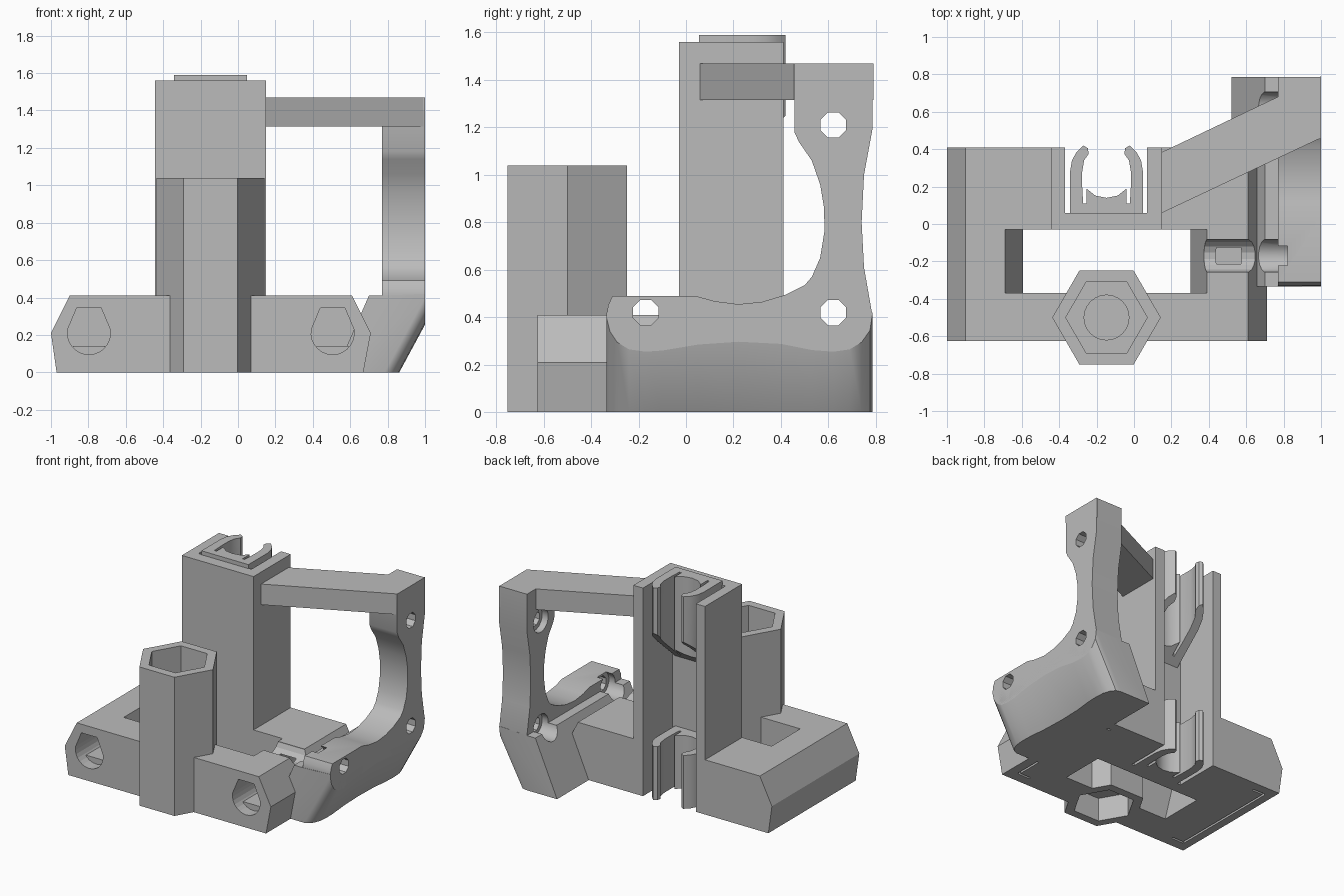
import bpy
import bmesh
from math import cos, sin, pi, radians

if "Cube" in bpy.data.objects:
    bpy.data.objects.remove(bpy.data.objects["Cube"], do_unlink=True)

GREY = (0.5, 0.5, 0.5, 1)
grey = bpy.data.materials.new("plain grey")
grey.use_nodes = True
grey.diffuse_color = GREY
grey.node_tree.nodes["Principled BSDF"].inputs["Base Color"].default_value = GREY

AXES = {"x": lambda a, b, h: (h, a, b),
        "y": lambda a, b, h: (a, h, b),
        "z": lambda a, b, h: (a, b, h)}


def loft(name, loops):
    """Solid skinned through loops that all have the same point count."""
    bm = bmesh.new()
    rings = [[bm.verts.new(p) for p in loop] for loop in loops]
    n = len(rings[0])
    for r, s in zip(rings, rings[1:]):
        for i in range(n):
            j = (i + 1) % n
            bm.faces.new((r[i], r[j], s[j], s[i]))
    bm.faces.new(rings[0])
    bm.faces.new(rings[-1][::-1])
    bmesh.ops.recalc_face_normals(bm, faces=bm.faces)
    mesh = bpy.data.meshes.new(name)
    bm.to_mesh(mesh)
    bm.free()
    mesh.materials.append(grey)
    ob = bpy.data.objects.new(name, mesh)
    bpy.context.collection.objects.link(ob)
    return ob


def prism(name, pts, axis, lo, hi):
    return loft(name, [[AXES[axis](a, b, h) for a, b in pts] for h in (lo, hi)])


def box(name, x0, x1, y0, y1, z0, z1):
    return prism(name, [(x0, y0), (x1, y0), (x1, y1), (x0, y1)], "z", z0, z1)


def ring(cx, cy, r, n, start=0.0):
    return [(cx + r * cos(start + 2 * pi * i / n), cy + r * sin(start + 2 * pi * i / n))
            for i in range(n)]


def cut(targets, cutter):
    """Subtract the cutter from every target, then discard it."""
    cutter.hide_render = True
    for ob in targets:
        mod = ob.modifiers.new("cut", "BOOLEAN")
        mod.operation = "DIFFERENCE"
        mod.solver = "EXACT"
        mod.object = cutter
        bpy.context.view_layer.objects.active = ob
        bpy.ops.object.modifier_apply(modifier=mod.name)
    bpy.data.objects.remove(cutter, do_unlink=True)


def smooth(ob, angle=30):
    bpy.ops.object.select_all(action="DESELECT")
    ob.select_set(True)
    bpy.context.view_layer.objects.active = ob
    bpy.ops.object.shade_smooth_by_angle(angle=radians(angle))


MID = -0.147   # centre line of tower, clips and hex tube

# Base block with bevelled ends and a tapered opening
base = prism("base_block", [(-0.97, 0), (0.67, 0), (0.71, 0.21), (0.61, 0.41),
                            (-0.9, 0.41), (-1, 0.21)], "y", -0.625, 0.41)
cut([base], prism("opening", [(-0.57, -0.1), (0.28, -0.1), (0.41, 0.5), (-0.71, 0.5)],
                  "y", -0.37, -0.03))
cut([base], box("channel", -0.37, 0.07, 0.06, 0.6, -0.1, 0.6))

# Rod holes with flat roofs, each with a raised floor inside
for cx, side in ((-0.797, "right"), (0.506, "left")):
    arc = [(cx + 0.115 * cos(a), 0.21 + 0.115 * sin(a))
           for a in [radians(10 - 200 * i / 14) for i in range(15)]]
    hole = arc + [(cx - 0.065, 0.345), (cx + 0.065, 0.345)]
    cut([base], prism("rod_hole", hole, "y", -0.8, 0.3))
    box(side + "_rod_ledge", cx - 0.085, cx + 0.085, -0.54, 0.3, 0.08, 0.14)

# Thin relief slits underneath
for x, d in ((-0.9, 1), (0.59, -1)):
    cut([base], box("slit", x - 0.008, x + 0.008, -0.54, 0.33, -0.1, 0.08))
    for y in (-0.54, 0.33):
        ends = sorted((x, x + d * 0.1))
        cut([base], box("slit_end", ends[0], ends[1], y - 0.008, y + 0.008, -0.1, 0.08))

# Hexagonal tube, pocketed from both ends
tube = prism("hex_tube", ring(MID, -0.5, 0.29, 6), "z", 0, 1.04)
for z0, z1 in ((0.42, 1.2), (-0.1, 0.18)):
    cut([base, tube], prism("hex_pocket", ring(MID, -0.5, 0.218, 6), "z", z0, z1))
cut([base, tube], prism("round_pocket", ring(MID, -0.5, 0.12, 24), "z", 0.25, 0.5))

# Tower with a channel open to the back
prism("tower", [(-0.445, -0.03), (0.15, -0.03), (0.15, 0.41), (0.07, 0.41), (0.07, 0.06),
                (-0.37, 0.06), (-0.37, 0.41), (-0.445, 0.41)], "z", 0, 1.56)

# Bearing clips, mirrored half profile
half = [(0.195, 0.055), (0.195, 0.28), (0.185, 0.34), (0.16, 0.385), (0.125, 0.42),
        (0.1, 0.405), (0.095, 0.375), (0.12, 0.34), (0.13, 0.28), (0.13, 0.2),
        (0.125, 0.11), (0.108, 0.11), (0.108, 0.19), (0.06, 0.152)]
clip = ([(MID + x, y) for x, y in half] + [(MID, 0.14)]
        + [(MID - x, y) for x, y in reversed(half)])
smooth(prism("lower_clip", clip, "z", 0, 0.4))
upper = loft("upper_clip", [[(x, y, 1.25 - (0.42 - y) * 0.9) for x, y in clip],
                            [(x, y, 1.59) for x, y in clip]])
smooth(upper)

# Diagonal top beam
prism("top_beam", [(0.14, 0.055), (1, 0.46), (1, 0.79), (0.14, 0.38)], "z", 1.315, 1.47)

# Fan bracket plate: three corner pads joined by waisted arms
under = [(-0.335, 0.40), (-0.32, 0.34), (-0.29, 0.295), (-0.24, 0.265), (-0.17, 0.255),
         (-0.1, 0.26), (0.05, 0.285), (0.22, 0.297), (0.4, 0.288), (0.53, 0.262),
         (0.62, 0.255), (0.69, 0.265), (0.74, 0.295), (0.775, 0.345), (0.785, 0.41)]
rest = [(0.75, 0.61), (0.74, 0.8), (0.75, 1.0), (0.785, 1.19), (0.785, 1.47),
        (0.455, 1.47), (0.457, 1.18), (0.475, 1.14), (0.53, 1.06), (0.565, 0.96),
        (0.582, 0.86), (0.583, 0.76), (0.565, 0.65), (0.53, 0.57), (0.5, 0.535),
        (0.42, 0.495), (0.32, 0.465), (0.22, 0.455), (0.12, 0.468), (0.04, 0.49),
        (-0.31, 0.49), (-0.328, 0.45)]
plate = prism("fan_bracket", under + rest, "x", 0.77, 1)

# Slanted foot that carries the plate down to the ground
foot = loft("bracket_foot", [[(1, y, 0.42), (1, y, z), (1 - 0.54 * z, y, 0),
                              (0.52, y, 0), (0.70, y, 0.41), (0.77, y, 0.41)]
                             for y, z in under])

# Screw holes with clearance bores; the front one runs into the base
for y, z, start in ((0.62, 1.21, 0.6), (0.62, 0.42, 0.5), (-0.17, 0.42, 0.36)):
    cut([plate, foot], prism("screw_hole", ring(y, z, 0.058, 8, pi / 8), "x", 0.5, 1.1))
    cut([plate, foot, base], prism("bore", ring(y, z, 0.088, 16, pi / 16), "x", start, 0.82))
cut([base], box("nut_slot", 0.45, 0.56, -0.21, -0.13, 0.25, 0.5))
for ob in (plate, foot):
    smooth(ob)
